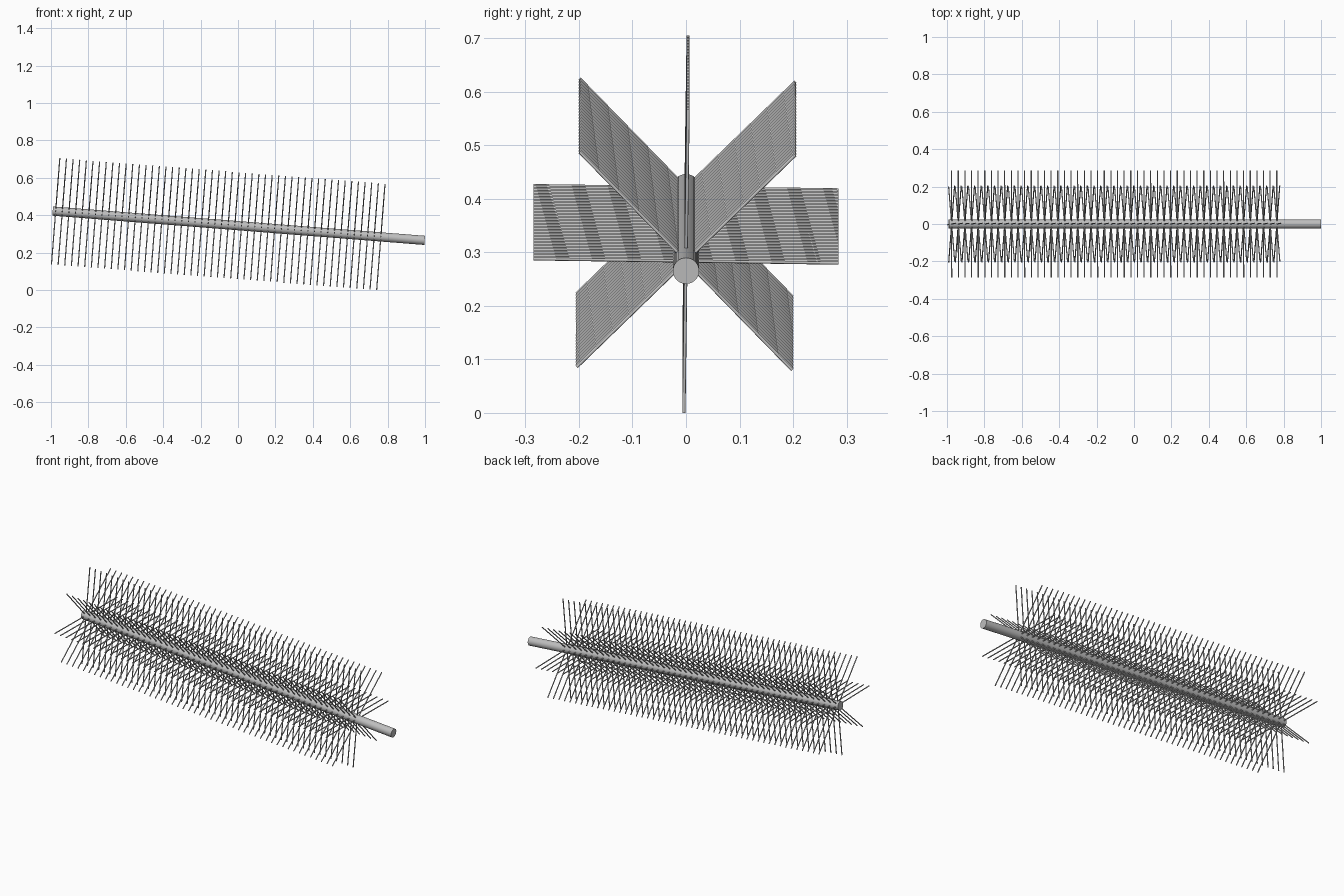
import bpy, bmesh
from math import radians
from mathutils import Matrix

cube = bpy.data.objects.get("Cube")
if cube:
    bpy.data.objects.remove(cube, do_unlink=True)

ROWS = 50
FIRST, LAST = -0.978, 0.766      # bristle rows along the shaft
REACH = 0.285                    # bristle tip distance from the axis
ROLL = radians(-0.8)
SHAFT_START, SHAFT_END = -0.994, 1.001

# The whole brush slopes down towards +x
TILT = Matrix.Translation((0, 0, 0.344)) @ Matrix.Rotation(radians(4.5), 4, 'Y')

grey = bpy.data.materials.new("plain grey")
grey.use_nodes = True
colour = (0.52, 0.52, 0.52, 1)
grey.diffuse_color = colour
grey.node_tree.nodes["Principled BSDF"].inputs["Base Color"].default_value = colour


def add_rod(bm, radius, length, sides, x, turn):
    bmesh.ops.create_cone(bm, cap_ends=True, segments=sides, radius1=radius,
                          radius2=radius, depth=length,
                          matrix=Matrix.Translation((x, 0, 0)) @ turn)


def finish(name, bm):
    mesh = bpy.data.meshes.new(name)
    bm.to_mesh(mesh)
    bm.free()
    mesh.materials.append(grey)
    obj = bpy.data.objects.new(name, mesh)
    obj.matrix_world = TILT
    bpy.context.collection.objects.link(obj)
    bpy.ops.object.select_all(action='DESELECT')
    obj.select_set(True)
    bpy.context.view_layer.objects.active = obj
    bpy.ops.object.shade_smooth_by_angle(angle=radians(50))


# Round central shaft, bare at the handle end
bm = bmesh.new()
add_rod(bm, 0.0245, SHAFT_END - SHAFT_START, 32, (SHAFT_START + SHAFT_END) / 2,
        Matrix.Rotation(radians(90), 4, 'Y'))
finish("shaft", bm)

# Rows of thin rods through the shaft, each row a star of eight bristles
bm = bmesh.new()
for row in range(ROWS):
    x = FIRST + (LAST - FIRST) * row / (ROWS - 1)
    for spoke in range(4):
        turn = Matrix.Rotation(ROLL + radians(45 * spoke), 4, 'X')
        add_rod(bm, 0.003, 2 * REACH, 8, x, turn)
finish("bristles", bm)
